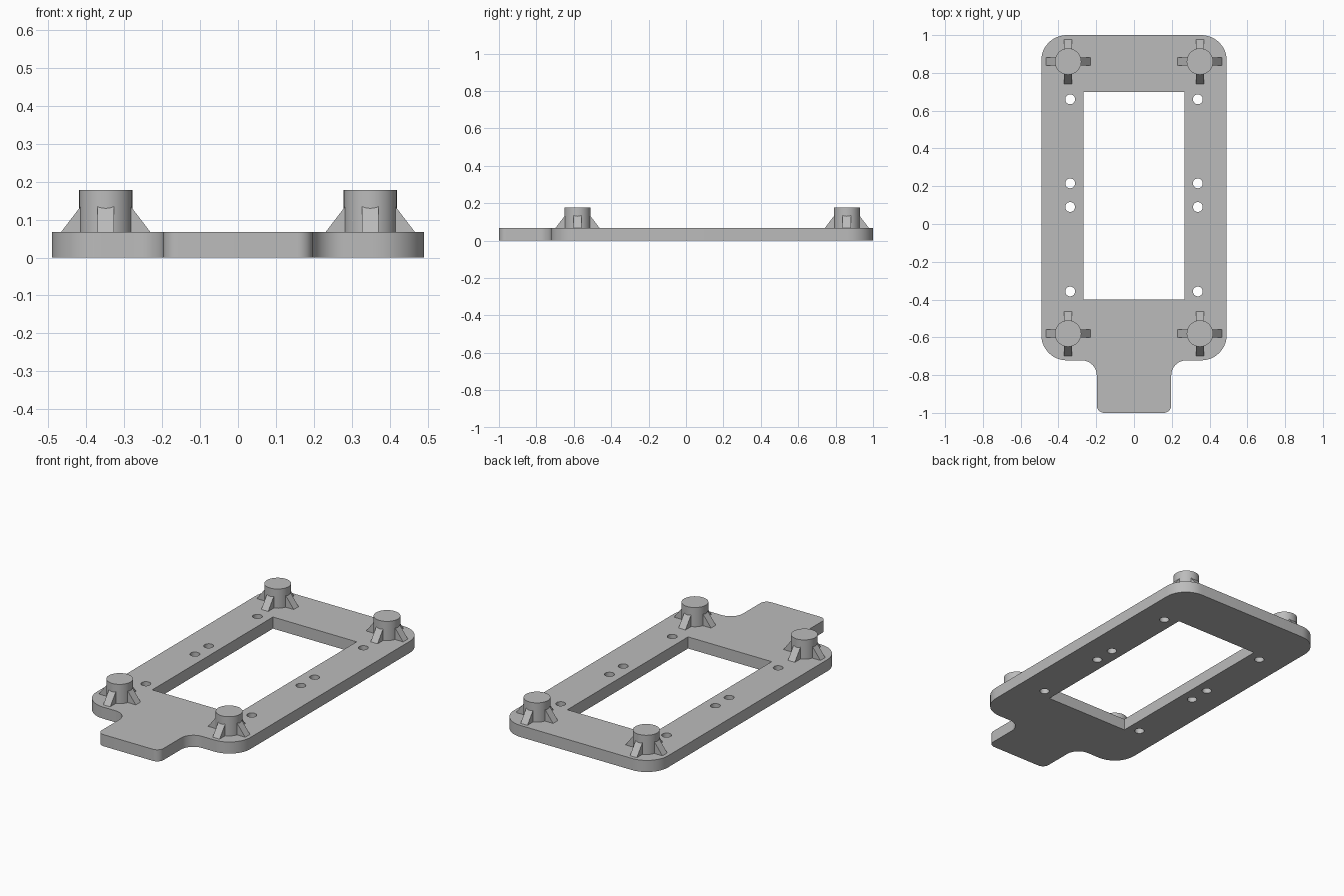
import bpy
import bmesh
from math import cos, sin, pi, tan, radians
from mathutils import Vector, Matrix

if "Cube" in bpy.data.objects:
    bpy.data.objects.remove(bpy.data.objects["Cube"], do_unlink=True)

THICK = 0.067
POST_TOP = 0.178

grey = bpy.data.materials.new("plain grey")
grey.use_nodes = True
colour = (0.5, 0.5, 0.5, 1)
grey.diffuse_color = colour
grey.node_tree.nodes["Principled BSDF"].inputs["Base Color"].default_value = colour


def finish(bm, name):
    """Turn a bmesh into a shaded object."""
    bmesh.ops.recalc_face_normals(bm, faces=bm.faces)
    mesh = bpy.data.meshes.new(name)
    bm.to_mesh(mesh)
    bm.free()
    mesh.materials.append(grey)
    obj = bpy.data.objects.new(name, mesh)
    bpy.context.collection.objects.link(obj)
    bpy.ops.object.select_all(action="DESELECT")
    obj.select_set(True)
    bpy.context.view_layer.objects.active = obj
    bpy.ops.object.shade_smooth_by_angle(angle=radians(30))
    return obj


def fillet(corners, steps=12):
    """Round every (x, y, radius) corner of a closed outline."""
    out = []
    for i, (x, y, r) in enumerate(corners):
        p = Vector((x, y))
        a = (Vector(corners[i - 1][:2]) - p).normalized()
        b = (Vector(corners[(i + 1) % len(corners)][:2]) - p).normalized()
        half = a.angle(b) / 2
        centre = p + (a + b).normalized() * r / sin(half)
        start = p + a * r / tan(half) - centre
        end = p + b * r / tan(half) - centre
        for k in range(steps + 1):
            t = k / steps * (pi - 2 * half)
            w = pi - 2 * half
            out.append(centre + (start * sin(w - t) + end * sin(t)) / sin(w))
    return out


def circle(x, y, r, n=32):
    return [Vector((x + r * cos(2 * pi * k / n), y + r * sin(2 * pi * k / n)))
            for k in range(n)]


# Base plate: rounded outline with tab, window and screw holes
right_half = [(0.197, -1, 0.04), (0.197, -0.722, 0.08),
              (0.491, -0.722, 0.135), (0.491, 1, 0.135)]
outline = right_half + [(-x, y, r) for x, y, r in reversed(right_half)]
window = [Vector((x, y)) for x, y in
          ((-0.267, -0.4), (0.267, -0.4), (0.267, 0.7), (-0.267, 0.7))]
loops = [fillet(outline), window]
for side in (-1, 1):
    for y in (0.66, 0.215, 0.09, -0.357):
        loops.append(circle(side * 0.338, y, 0.026))

bm = bmesh.new()
edges = []
for loop in loops:
    verts = [bm.verts.new((p.x, p.y, 0)) for p in loop]
    edges += [bm.edges.new((verts[i - 1], verts[i])) for i in range(len(verts))]
bmesh.ops.triangle_fill(bm, edges=edges, use_beauty=True, normal=(0, 0, 1))
top = bmesh.ops.extrude_face_region(bm, geom=bm.faces[:], use_keep_orig=True)
bmesh.ops.translate(bm, vec=(0, 0, THICK),
                    verts=[v for v in top["geom"] if isinstance(v, bmesh.types.BMVert)])
finish(bm, "base_plate")


def add_post(name, x, y):
    """Round post with four sloping ribs."""
    bm = bmesh.new()
    base = THICK - 0.01
    bmesh.ops.create_cone(bm, cap_ends=True, segments=48, radius1=0.07, radius2=0.07,
                          depth=POST_TOP - base,
                          matrix=Matrix.Translation((0, 0, (POST_TOP + base) / 2)))
    profile = [(0.05, base), (0.118, base), (0.118, THICK), (0.05, 0.156)]
    for k in range(4):
        turn = Matrix.Rotation(k * pi / 2, 4, "Z")
        near, far = [[bm.verts.new(turn @ Vector((r, w, z))) for r, z in profile]
                     for w in (-0.022, 0.022)]
        bm.faces.new(near)
        bm.faces.new(far)
        for i in range(4):
            bm.faces.new((near[i - 1], near[i], far[i], far[i - 1]))
    finish(bm, name).location = (x, y, 0)


# Corner posts
for side, sx in (("left", 1), ("right", -1)):
    for end, y in (("front", -0.58), ("back", 0.86)):
        add_post(f"{end}_{side}_post", sx * 0.349, y)
